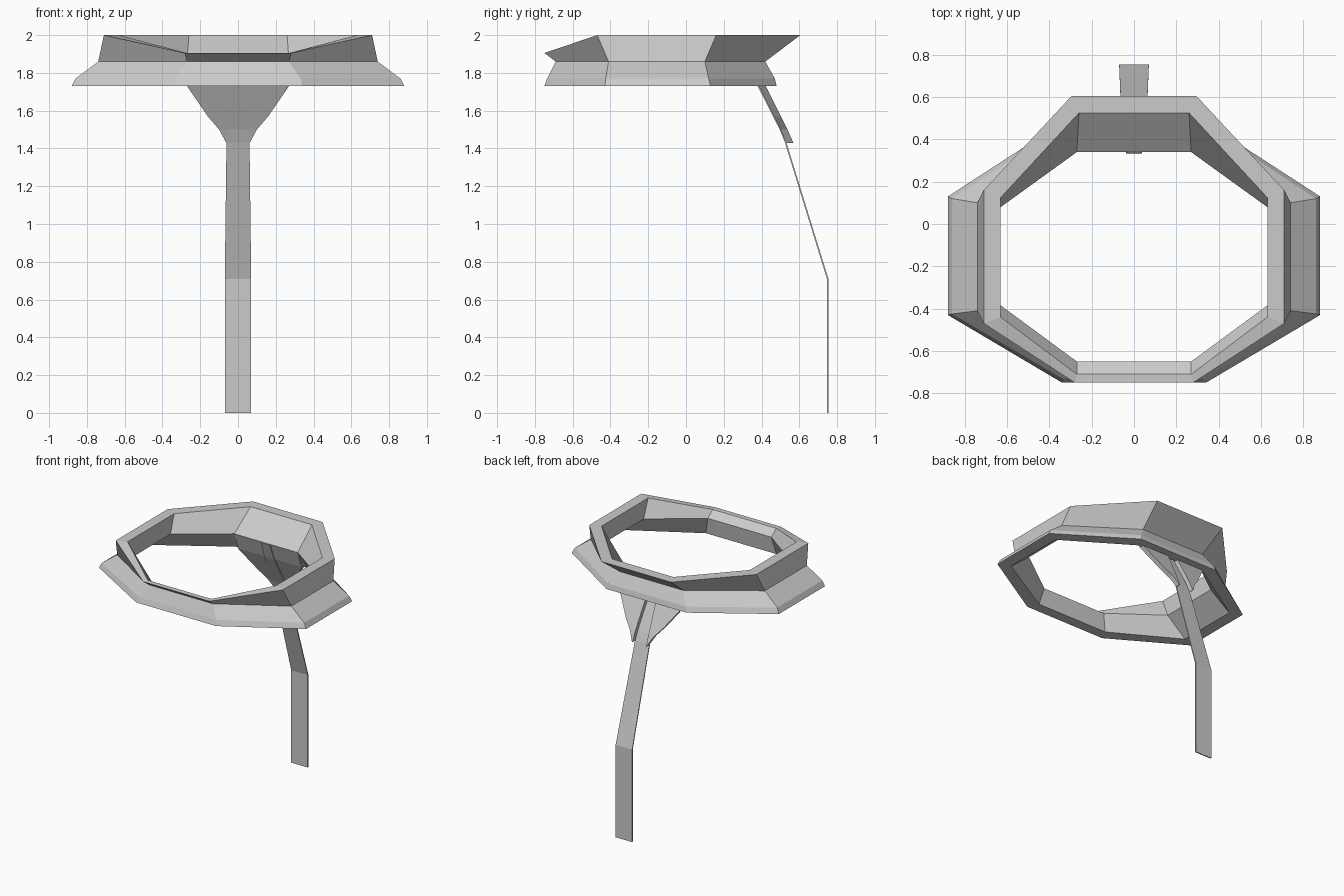
import bpy, bmesh

if "Cube" in bpy.data.objects:
    bpy.data.objects.remove(bpy.data.objects["Cube"])


def make_object(name, verts, faces):
    bm = bmesh.new()
    vs = [bm.verts.new(v) for v in verts]
    for f in faces:
        bm.faces.new([vs[i] for i in f])
    bmesh.ops.recalc_face_normals(bm, faces=bm.faces)
    mesh = bpy.data.meshes.new(name)
    bm.to_mesh(mesh)
    bm.free()
    obj = bpy.data.objects.new(name, mesh)
    bpy.context.collection.objects.link(obj)
    return obj


def loft(name, rings, closed=False):
    """Join equal-length rings with quads; cap the ends unless closed."""
    n, m = len(rings[0]), len(rings)
    verts = [p for r in rings for p in r]
    faces = []
    for k in range(m if closed else m - 1):
        a, b = k * n, ((k + 1) % m) * n
        for i in range(n):
            j = (i + 1) % n
            faces.append((a + i, a + j, b + j, b + i))
    if not closed:
        faces += [tuple(range(n)), tuple(range((m - 1) * n, m * n))]
    return make_object(name, verts, faces)


def octagon(half, z, z_front=None):
    """half: front corner, side front, side back, back corner (x > 0)."""
    zs = [z if z_front is None else z_front, z, z, z]
    right = [(x, y, h) for (x, y), h in zip(half, zs)]
    return right + [(-x, y, h) for x, y, h in reversed(right)]


# Collar: upper rim flares out, waist, then lower flange
loft("collar", [
    octagon([(.28, -.75), (.71, -.47), (.71, .16), (.295, .605)], 2.0, 1.905),
    octagon([(.27, -.71), (.63, -.44), (.63, .125), (.26, .525)], 2.0, 1.905),
    octagon([(.27, -.65), (.63, -.385), (.63, .08), (.27, .34)], 1.86),
    octagon([(.30, -.67), (.79, -.39), (.79, .09), (.30, .40)], 1.73),
    octagon([(.34, -.75), (.88, -.43), (.88, .13), (.34, .48)], 1.73),
    octagon([(.33, -.735), (.86, -.425), (.86, .12), (.33, .47)], 1.77),
    octagon([(.27, -.69), (.74, -.41), (.74, .10), (.27, .42)], 1.86),
], closed=True)

# Back flap: two mirrored halves with a slot for the strap
flap = [(1.86, .34, .27, .035), (1.73, .385, .27, .042),
        (1.57, .465, .16, .052), (1.50, .50, .10, .056), (1.43, .53, .062, .058)]
for side, label in ((1, "right"), (-1, "left")):
    loft("flap_" + label, [
        [(side * xi, y, z), (side * xo, y, z),
         (side * xo, y + .038, z), (side * xi, y + .038, z)]
        for z, y, xo, xi in flap])

# Thin hanging strap
strap = [(1.86, .335, .036), (1.73, .383, .043), (1.50, .50, .06),
         (1.43, .528, .061), (.71, .75, .07), (0, .75, .07)]
t = .004
loft("strap", [
    [(-w, y - t, z), (w, y - t, z), (w, y + t, z), (-w, y + t, z)]
    for z, y, w in strap])
